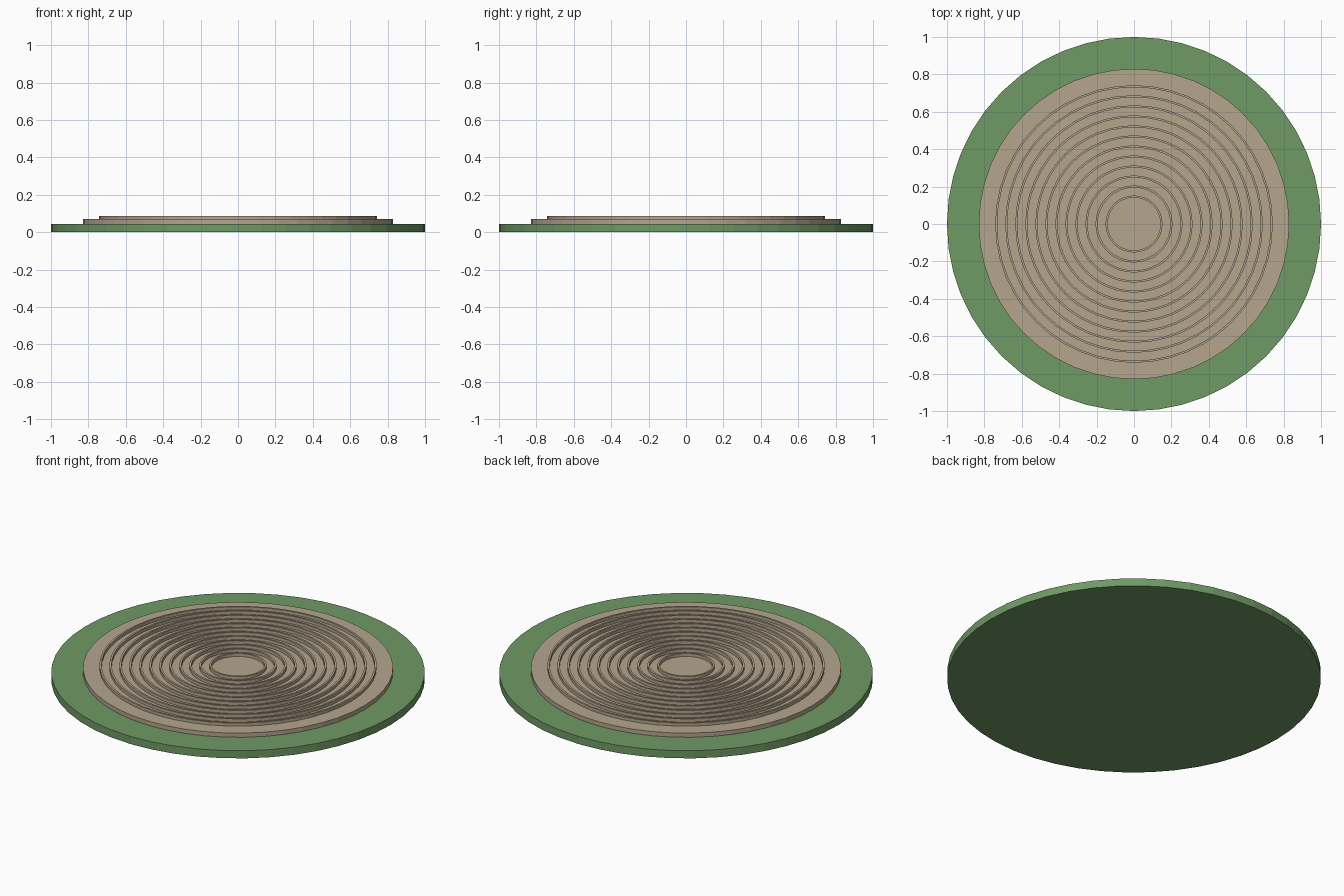
import bpy
import bmesh
import math

old = bpy.data.objects.get("Cube")
if old:
    bpy.data.objects.remove(old, do_unlink=True)

SEGMENTS = 48


def make_material(name, color):
    mat = bpy.data.materials.new(name)
    mat.use_nodes = True
    mat.diffuse_color = color
    mat.node_tree.nodes["Principled BSDF"].inputs["Base Color"].default_value = color
    return mat


def lathe(name, profile, mat):
    """Spin a closed (radius, z) profile around the z axis."""
    bm = bmesh.new()
    verts = [bm.verts.new((r, 0, z)) for r, z in profile]
    edges = [bm.edges.new((a, b)) for a, b in zip(verts, verts[1:] + verts[:1])]
    bmesh.ops.spin(bm, geom=verts + edges, cent=(0, 0, 0), axis=(0, 0, 1),
                   angle=math.tau, steps=SEGMENTS, use_duplicate=False)
    bmesh.ops.remove_doubles(bm, verts=bm.verts, dist=0.0001)
    bmesh.ops.recalc_face_normals(bm, faces=bm.faces)
    return finish(name, bm, mat)


def disc(name, radius, bottom, top, mat):
    bm = bmesh.new()
    bmesh.ops.create_cone(bm, cap_ends=True, segments=SEGMENTS, radius1=radius,
                          radius2=radius, depth=top - bottom)
    bmesh.ops.translate(bm, verts=bm.verts, vec=(0, 0, (bottom + top) / 2))
    return finish(name, bm, mat)


def finish(name, bm, mat):
    mesh = bpy.data.meshes.new(name)
    bm.to_mesh(mesh)
    bm.free()
    mesh.materials.append(mat)
    obj = bpy.data.objects.new(name, mesh)
    bpy.context.collection.objects.link(obj)
    return obj


green = make_material("grass green", (0.16, 0.32, 0.13, 1))
tan = make_material("sand tan", (0.46, 0.38, 0.27, 1))

# Stacked discs
disc("grass_base", 1.0, 0.0, 0.045, green)
disc("sand_plate", 0.83, 0.045, 0.07, tan)

# Concentric raised ridges
RINGS = 12
for i in range(RINGS):
    outer = 0.152 + i * (0.742 - 0.152) / (RINGS - 1)
    inner = outer - 0.011
    lathe(f"ridge_ring_{i + 1}",
          [(inner, 0.068), (outer, 0.068), (outer, 0.088), (inner, 0.088)], tan)
